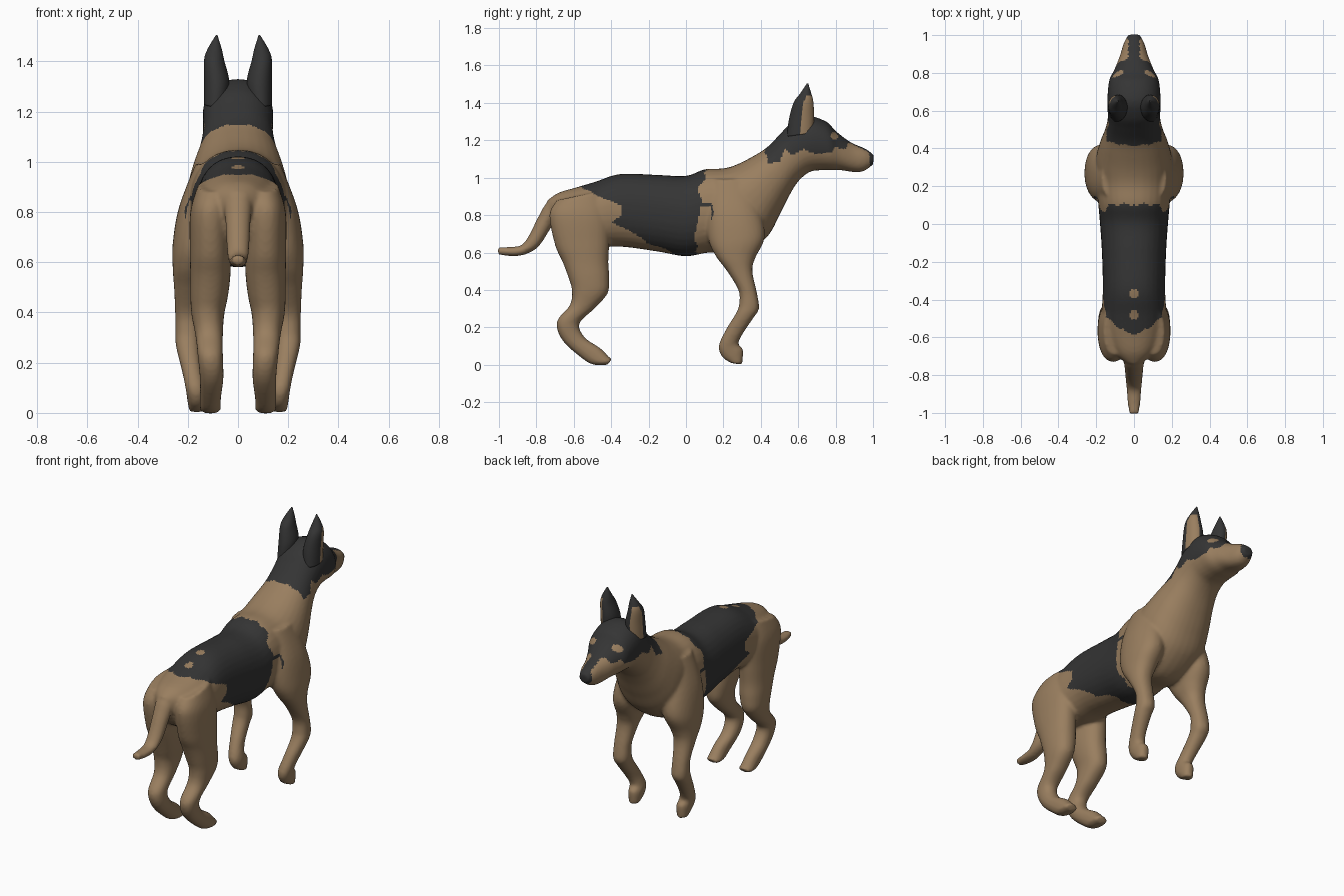
import bpy, bmesh, math
from mathutils import Vector

cube = bpy.data.objects.get("Cube")
if cube:
    bpy.data.objects.remove(cube, do_unlink=True)


def material(name, colour):
    mat = bpy.data.materials.new(name)
    mat.use_nodes = True
    mat.diffuse_color = (*colour, 1)
    mat.node_tree.nodes["Principled BSDF"].inputs["Base Color"].default_value = (*colour, 1)
    return mat


tan = material("tan fur", (0.32, 0.21, 0.115))
black = material("black fur", (0.035, 0.035, 0.035))


def spline(rows, steps):
    """Smoothly interpolate the rows of numbers, passing through every row."""
    rows = [Vector(r) / 100 for r in rows]
    out = []
    for i in range(len(rows) - 1):
        a, b = rows[max(i - 1, 0)], rows[i]
        c, d = rows[i + 1], rows[min(i + 2, len(rows) - 1)]
        for s in range(steps):
            t = s / steps
            out.append(b + (c - a) * (t / 2) + (a * 2 - b * 5 + c * 4 - d) * (t * t / 2)
                       + (b * 3 - a - c * 3 + d) * (t ** 3 / 2))
    return out + [rows[-1]]


def loft(bm, sections, side=1, sides=32, steps=6, power=0.9):
    """Tube of rounded rings; a section is edge y, z, opposite edge y, z, centre x, half width."""
    rings = []
    for ya, za, yb, zb, x, w in spline(sections, steps):
        ring = []
        for k in range(sides):
            a = math.tau * k / sides
            c, s = (math.copysign(abs(f) ** power, f) for f in (math.cos(a), math.sin(a)))
            ring.append(bm.verts.new((side * (x + w * s),
                                      (ya + yb) / 2 + c * (ya - yb) / 2,
                                      (za + zb) / 2 + c * (za - zb) / 2)))
        rings.append(ring)
    for low, high in zip(rings, rings[1:]):
        for k in range(sides):
            n = (k + 1) % sides
            bm.faces.new((low[k], low[n], high[n], high[k]))
    bm.faces.new(rings[0])
    bm.faces.new(rings[-1])


def make_object(name, bm):
    bmesh.ops.recalc_face_normals(bm, faces=bm.faces)
    mesh = bpy.data.meshes.new(name)
    bm.to_mesh(mesh)
    bm.free()
    obj = bpy.data.objects.new(name, mesh)
    bpy.context.collection.objects.link(obj)
    return obj


def paint(obj, is_black):
    mesh = obj.data
    mesh.materials.clear()
    mesh.materials.append(tan)
    mesh.materials.append(black)
    for face in mesh.polygons:
        face.material_index = int(is_black(face.center, face.normal))
        face.use_smooth = True


# Trunk, neck and head: top edge, bottom edge, half width
trunk = [(-74, 88, -73, 80, 0, 4), (-68, 92, -68, 70, 0, 11), (-58, 95, -58, 64, 0, 16),
         (-48, 98, -45, 63, 0, 17), (-35, 102, -33, 63, 0, 16.5), (-15, 101.5, -15, 60.5, 0, 17),
         (0, 101, 0, 58, 0, 18), (10, 104.5, 13, 60, 0, 19), (20, 105, 29, 59, 0, 20),
         (27, 107, 43, 68, 0, 20), (35, 111, 50, 80, 0, 18), (43, 116, 55, 90, 0, 15.5),
         (50, 123, 60, 98, 0, 14), (56, 129, 66, 103, 0, 14), (65, 133, 72, 104, 0, 14),
         (75, 130, 78, 104, 0, 13), (80, 125, 83, 104, 0, 10.5), (88, 119, 90, 103, 0, 7.5),
         (96, 115.5, 95, 103.5, 0, 5.5), (100.5, 112, 100, 107, 0, 3)]

# Legs: front edge, back edge, centre and half width, from the top down
front_leg = [(34, 99, 14, 99, 12, 5), (40, 82, 11, 82, 14.5, 9), (42, 68, 12, 67, 17, 9),
             (37, 57, 16, 58, 18.5, 7.5), (35.5, 50, 22, 50, 19.5, 6), (38, 38, 28, 40, 20, 5),
             (39, 30, 28.5, 33, 20, 5), (36, 25, 27, 28, 20, 4.7), (30, 16, 21.5, 19, 18.5, 4),
             (28, 11, 17.5, 10, 17, 4), (30.5, 8, 19.5, 4, 16.5, 3.8), (30, 0, 24, 1, 16.5, 3)]
hind_leg = [(-45, 93, -69, 88, 10, 6), (-41, 80, -73, 80, 11, 8), (-41, 66, -70, 64, 11, 8.2),
            (-41.5, 55, -66, 55, 11, 8), (-41, 46, -63, 47, 11.5, 7.5), (-42, 38, -61, 40, 12, 6.5),
            (-49, 30, -62, 32, 11.5, 5.5), (-57, 22, -69, 23, 11, 5), (-54, 14.5, -66, 13, 10.5, 4.7),
            (-46, 9, -55, 3, 11, 4.2), (-41, 4, -49, 0, 11, 4.2), (-39.5, 3, -42, 0, 11, 3.8)]

# Tail: upper edge, lower edge, half width
tail = [(-66, 90, -66, 75, 0, 6), (-74, 87, -70, 78, 0, 5.5), (-79, 79, -73, 72, 0, 5),
        (-84, 69, -79, 63, 0, 4.5), (-88, 64, -86, 59, 0, 4), (-94, 63, -93, 58, 0, 3.5),
        (-100.5, 63, -100.5, 59, 0, 2.5)]

bm = bmesh.new()
loft(bm, trunk)
loft(bm, tail, power=1)
for side in (-1, 1):
    loft(bm, front_leg, side)
    loft(bm, hind_leg, side)
body = make_object("body_with_legs_and_tail", bm)

# Fuse the parts into one skin
fuse = body.modifiers.new("fuse", "REMESH")
fuse.mode = "VOXEL"
fuse.voxel_size = 0.01
soften = body.modifiers.new("soften", "SMOOTH")
soften.iterations = 4
bpy.context.view_layer.update()
fused = bpy.data.meshes.new_from_object(body.evaluated_get(bpy.context.evaluated_depsgraph_get()))
body.modifiers.clear()
body.data = fused

# Coat markings, as outlines on the side
saddle = [(-68, 94), (-56, 95), (-46, 90), (-38, 87), (-34, 85), (-34, 80), (-39, 76), (-30, 72),
          (-21, 65), (-10, 62), (0, 50), (6, 55), (5, 70), (7, 84), (13, 85), (13, 76), (15, 81),
          (13, 86), (8, 87), (7, 95), (10, 99), (11, 110), (-68, 110)]
mask = [(39, 120), (43, 112), (44, 108), (50, 109), (53, 115), (57, 112), (63, 115), (70, 112),
        (78, 113), (80, 116), (85, 116), (88, 119), (84, 122), (81, 140), (40, 140)]


def inside(outline, y, z):
    hit = False
    for (ya, za), (yb, zb) in zip(outline, outline[1:] + outline[:1]):
        if (za > z) != (zb > z) and y < ya + (z - za) * (yb - ya) / (zb - za):
            hit = not hit
    return hit


def coat(p, n):
    x, y, z = abs(p.x) * 100, p.y * 100, p.z * 100
    ripple = math.sin(x * 0.9) * 0.7
    eye = math.hypot(y - 79.5, z - 122.5) < 2 and x > 6
    spot = min(math.hypot(x, y + 37), math.hypot(x, y + 48)) < 2.3 and z > 95
    bridge = y > 80 and n.z > 0.3 and x < 3
    nose = y > 98 and z > 106
    if eye or spot:
        return False
    return bridge or nose or inside(saddle, y + ripple, z) or inside(mask, y, z + ripple)


paint(body, coat)

# Ears, with a tan hollow facing forward and outward
ear = [(68, 124, 54, 122, 9, 4.5), (68.5, 133, 55, 131, 8.5, 5), (68, 141, 57.5, 140, 9.5, 4),
       (67, 145, 61, 145, 9.3, 2.8), (65.3, 150.5, 64.7, 150.5, 8.5, 0.3)]
for side, name in ((-1, "right_ear"), (1, "left_ear")):
    bm = bmesh.new()
    loft(bm, ear, side, sides=40, steps=8, power=1)
    hollow = Vector((side * 0.75, 0.65, 0)).normalized()
    paint(make_object(name, bm),
          lambda p, n: not (n.dot(hollow) > 0.78 and 1.22 < p.z < 1.44))
